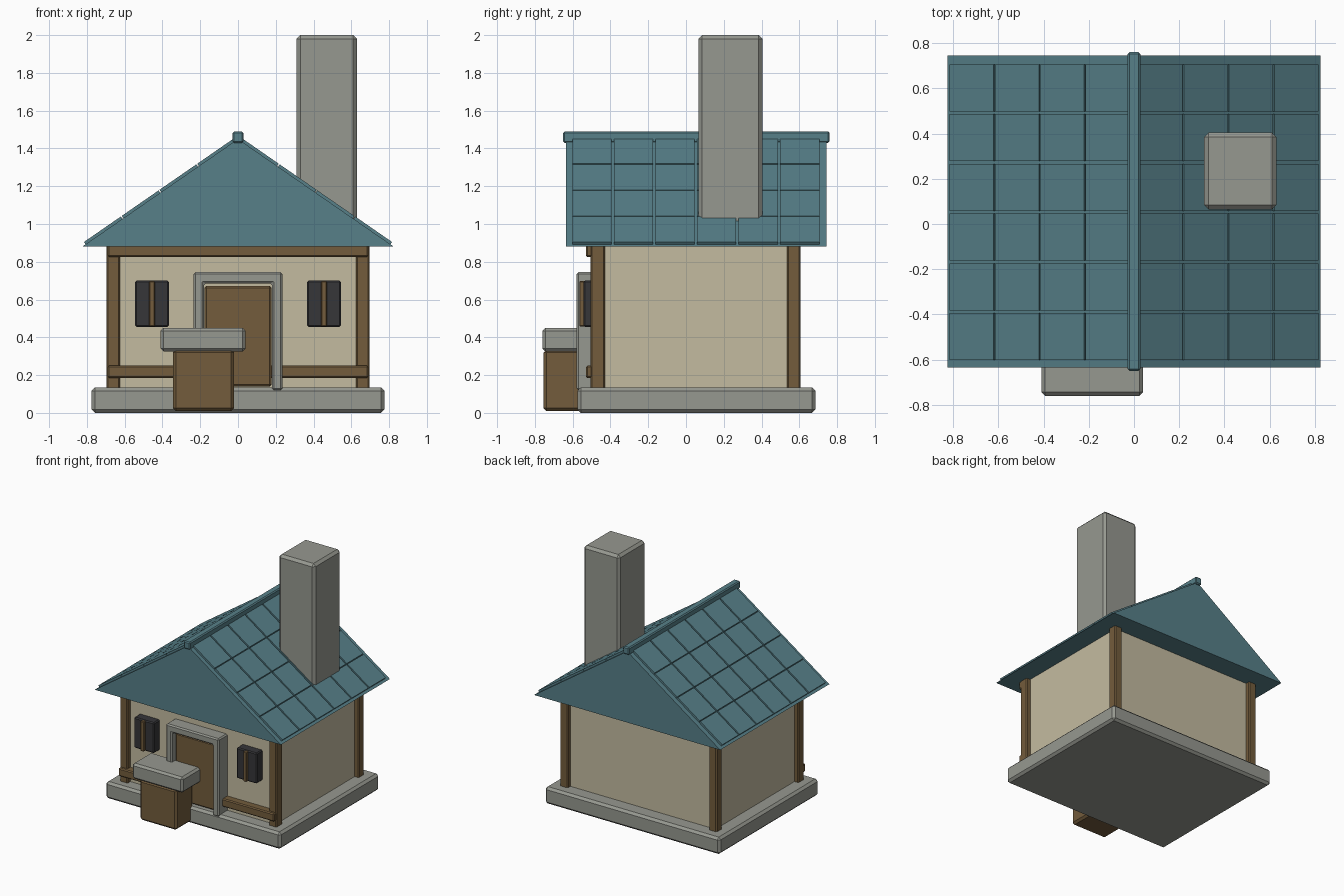
import bpy, bmesh
from mathutils import Vector

cube = bpy.data.objects.get("Cube")
if cube:
    bpy.data.objects.remove(cube, do_unlink=True)


def material(name, rgb):
    """Flat material from display colour values, stored as linear."""
    lin = [((c / 255 + 0.055) / 1.055) ** 2.4 for c in rgb] + [1]
    m = bpy.data.materials.new(name)
    m.use_nodes = True
    m.diffuse_color = lin
    bsdf = next(n for n in m.node_tree.nodes if n.type == 'BSDF_PRINCIPLED')
    bsdf.inputs["Base Color"].default_value = lin
    bsdf.inputs["Roughness"].default_value = 0.9
    return m


STONE = material("grey stone", (150, 152, 144))
PLASTER = material("cream plaster", (196, 187, 160))
WOOD = material("brown wood", (115, 92, 60))
TEAL = material("teal roof", (87, 128, 137))
DARK = material("dark glass", (54, 54, 57))


def add_prism(bm, profile, y0, y1):
    """Extrude an (x, z) outline from y0 to y1."""
    face = bm.faces.new([bm.verts.new((x, y0, z)) for x, z in profile])
    new = bmesh.ops.extrude_face_region(bm, geom=[face])["geom"]
    verts = [v for v in new if isinstance(v, bmesh.types.BMVert)]
    bmesh.ops.translate(bm, verts=verts, vec=(0, y1 - y0, 0))


def finish(name, bm, mat, bevel=0.0, mirror=False):
    bmesh.ops.recalc_face_normals(bm, faces=bm.faces)
    mesh = bpy.data.meshes.new(name)
    bm.to_mesh(mesh)
    bm.free()
    mesh.materials.append(mat)
    obj = bpy.data.objects.new(name, mesh)
    bpy.context.collection.objects.link(obj)
    if bevel:
        mod = obj.modifiers.new("Chamfer", 'BEVEL')
        mod.width = bevel
        mod.segments = 1
    if mirror:
        obj.modifiers.new("Mirror", 'MIRROR').use_mirror_merge = False
    return obj


def prism(name, profile, y, mat, bevel=0.0, mirror=False):
    bm = bmesh.new()
    add_prism(bm, profile, *y)
    return finish(name, bm, mat, bevel, mirror)


def box(name, x, y, z, mat, bevel=0.0, mirror=False):
    outline = [(x[0], z[0]), (x[1], z[0]), (x[1], z[1]), (x[0], z[1])]
    return prism(name, outline, y, mat, bevel, mirror)


# Foundation and walls
box("foundation", (-0.775, 0.775), (-0.575, 0.685), (0, 0.135), STONE, 0.018)
box("walls", (-0.66, 0.66), (-0.47, 0.57), (0.1, 0.9), PLASTER)

# Timber corner posts and front beams
for end, y in (("front", (-0.505, -0.43)), ("back", (0.535, 0.605))):
    box(end + "_posts", (0.625, 0.695), y, (0.12, 0.9), WOOD, 0.008, True)
box("lower_beam", (-0.69, 0.69), (-0.53, -0.46), (0.185, 0.25), WOOD, 0.008)
box("upper_beam", (-0.69, 0.69), (-0.53, -0.46), (0.825, 0.89), WOOD, 0.008)

# Door with stone surround
surround = [(-0.235, 0.12), (-0.18, 0.12), (-0.18, 0.685), (0.18, 0.685),
            (0.18, 0.12), (0.235, 0.12), (0.235, 0.745), (-0.235, 0.745)]
prism("door_surround", surround, (-0.58, -0.46), STONE, 0.01)
box("door", (-0.178, 0.178), (-0.54, -0.46), (0.14, 0.672), WOOD, 0.01)

# Windows with a central bar
box("windows", (0.365, 0.545), (-0.542, -0.46), (0.455, 0.70), DARK, 0.008, True)
box("window_bars", (0.44, 0.47), (-0.565, -0.5), (0.458, 0.697), WOOD, 0.004, True)

# Counter in front of the door
box("counter_body", (-0.345, -0.02), (-0.755, -0.535), (0.01, 0.335), WOOD, 0.016)
box("counter_top", (-0.41, 0.04), (-0.76, -0.52), (0.325, 0.45), STONE, 0.016)

# Solid gable roof
HALF, EAVE, APEX = 0.825, 0.88, 1.45
prism("roof", [(-HALF, EAVE), (HALF, EAVE), (0, APEX)], (-0.635, 0.745), TEAL)

# Rows and columns of shallow roof tiles
drop = (APEX - EAVE) / HALF
normal = Vector((drop, 1)).normalized()
bm = bmesh.new()
for row in range(4):
    edges = [Vector((x, APEX - drop * x))
             for x in (0.012 + 0.2 * row, 0.007 + 0.2 * (row + 1))]
    upper, lower = [p + normal * 0.015 for p in edges]
    under = [p - normal * 0.01 for p in edges]
    for col in range(6):
        y = -0.602 + 0.22 * col
        add_prism(bm, [upper, lower, under[1], under[0]], y, y + 0.208)
finish("roof_tiles", bm, TEAL, mirror=True)

# Ridge cap and chimney
box("ridge_cap", (-0.028, 0.028), (-0.65, 0.76), (1.43, 1.49), TEAL, 0.008)
box("chimney", (0.31, 0.63), (0.065, 0.405), (0.95, 2.0), STONE, 0.02)
